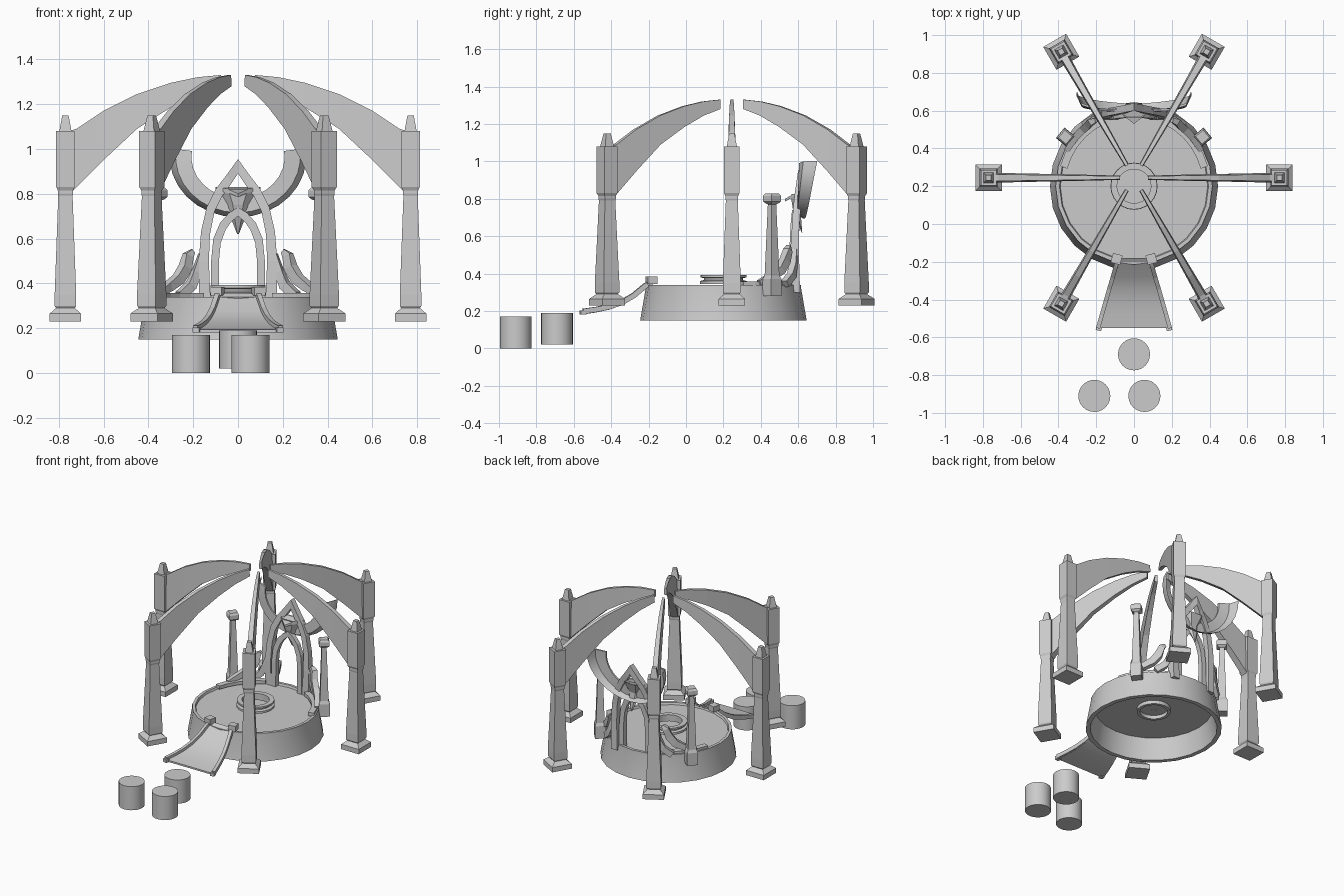
import bpy, bmesh, math
from mathutils import Vector, Matrix

old = bpy.data.objects.get("Cube")
if old:
    bpy.data.objects.remove(old, do_unlink=True)

stone = bpy.data.materials.new("grey stone")
stone.use_nodes = True
GREY = (0.6, 0.6, 0.6, 1)
stone.diffuse_color = GREY
stone.node_tree.nodes["Principled BSDF"].inputs["Base Color"].default_value = GREY

PAVILION = Vector((0, 0.245, 0))
DAIS = Vector((0, 0.2, 0))


def finish(name, bm, smooth=False):
    bmesh.ops.recalc_face_normals(bm, faces=bm.faces)
    mesh = bpy.data.meshes.new(name)
    bm.to_mesh(mesh)
    bm.free()
    mesh.materials.append(stone)
    obj = bpy.data.objects.new(name, mesh)
    bpy.context.collection.objects.link(obj)
    if smooth:
        bpy.ops.object.select_all(action='DESELECT')
        obj.select_set(True)
        bpy.context.view_layer.objects.active = obj
        bpy.ops.object.shade_smooth_by_angle(angle=math.radians(35))
    return obj


def loft(name, rings, matrix=Matrix(), closed=False, smooth=False):
    """Bridge a list of equal rings of points, capping the ends unless closed."""
    bm = bmesh.new()
    loops = [[bm.verts.new(matrix @ Vector(p)) for p in ring] for ring in rings]
    pairs = list(zip(loops, loops[1:])) + ([(loops[-1], loops[0])] if closed else [])
    for a, b in pairs:
        for i in range(len(a)):
            j = (i + 1) % len(a)
            bm.faces.new((a[i], a[j], b[j], b[i]))
    if not closed:
        bm.faces.new(loops[0])
        bm.faces.new(loops[-1])
    return finish(name, bm, smooth)


def square(half, z):
    return [(-half, -half, z), (half, -half, z), (half, half, z), (-half, half, z)]


def circle(r, z, n):
    return [(r * math.cos(math.tau * i / n), r * math.sin(math.tau * i / n), z) for i in range(n)]


def lathe(name, profile, centre, n, closed=False, smooth=True):
    return loft(name, [circle(r, z, n) for r, z in profile],
                Matrix.Translation(centre), closed, smooth)


def turned_post(name, profile, matrix):
    return loft(name, [square(h, z) for h, z in profile], matrix)


def sweep(name, path, sizes, up=Vector((0, 0, 1))):
    """Rectangular bar along a path; sizes are (half width, half height)."""
    pts = [Vector(p) for p in path]
    rings = []
    for i, p in enumerate(pts):
        t = (pts[min(i + 1, len(pts) - 1)] - pts[max(i - 1, 0)]).normalized()
        side = t.cross(up).normalized()
        top = side.cross(t)
        w, h = sizes[i]
        rings.append([p + side * a * w + top * b * h for a, b in ((-1, -1), (1, -1), (1, 1), (-1, 1))])
    return loft(name, rings)


# Six pillars with ribs reaching toward the open crown
PILLAR = [(0.07, 0.23), (0.07, 0.265), (0.042, 0.29), (0.048, 0.30), (0.048, 0.35), (0.032, 0.79),
          (0.034, 0.80), (0.034, 0.815), (0.041, 0.83), (0.041, 1.08), (0.027, 1.08), (0.014, 1.15)]
RIB = [(0.75, 1.08, 0.80, 0.026), (0.72, 1.09, 0.83, 0.026), (0.60, 1.17, 0.95, 0.023),
       (0.45, 1.245, 1.09, 0.02), (0.30, 1.295, 1.185, 0.017), (0.18, 1.32, 1.245, 0.014), (0.075, 1.33, 1.28, 0.011)]
for k in range(6):
    turn = Matrix.Translation(PAVILION) @ Matrix.Rotation(math.tau * k / 6, 4, 'Z')
    turned_post(f"pillar_{k + 1}", PILLAR, turn @ Matrix.Translation((0.77, 0, 0)))
    rings = [[(r, w, lo), (r, -w, lo), (r, -w * 0.7, hi), (r, w * 0.7, hi)] for r, hi, lo, w in RIB]
    loft(f"roof_rib_{k + 1}", rings, turn)

# Hollow round dais with a raised rim
lathe("dais", [(0.445, 0.15), (0.415, 0.325), (0.415, 0.34), (0.395, 0.34), (0.39, 0.325), (0.02, 0.325),
               (0.02, 0.30), (0.385, 0.30), (0.415, 0.15)], DAIS, 24, closed=True)
lathe("dais_plug", [(0.03, 0.302), (0.03, 0.322)], DAIS, 24)
lathe("centre_ring", [(0.125, 0.345), (0.125, 0.36), (0.105, 0.365), (0.105, 0.375), (0.123, 0.38), (0.123, 0.392),
                      (0.09, 0.392), (0.09, 0.345)], DAIS, 24, closed=True)
lathe("under_ring", [(0.11, 0.31), (0.11, 0.275), (0.09, 0.275), (0.09, 0.31)], DAIS, 24, closed=True)

# Three round stepping stones
for i, (x, y, z) in enumerate([(0, -0.69, 0.02), (-0.21, -0.91, 0), (0.055, -0.91, 0)]):
    lathe(f"stepping_stone_{i + 1}", [(0.085, z), (0.085, z + 0.17)], Vector((x, y, 0)), 24)

# Flared ramp with side rails
RAMP = [(0.085, -0.18, 0.35), (0.095, -0.22, 0.325), (0.112, -0.28, 0.275), (0.13, -0.34, 0.24),
        (0.15, -0.41, 0.215), (0.17, -0.48, 0.2), (0.19, -0.55, 0.19)]
loft("ramp", [[(-x, y, z - 0.008), (x, y, z - 0.008), (x, y, z + 0.004), (-x, y, z + 0.004)] for x, y, z in RAMP], smooth=True)
for s, label in ((1, "left"), (-1, "right")):
    sweep(f"ramp_rail_{label}", [(s * x, y, z + 0.008) for x, y, z in RAMP], [(0.011, 0.014)] * len(RAMP))
    for end, (x, y, z) in (("top", (0.092, -0.185, 0.345)), ("foot", (0.185, -0.55, 0.18))):
        h = 0.026 if end == "top" else 0.015
        turned_post(f"ramp_{end}_knob_{label}", [(h, 0), (h, h * 1.5)],
                    Matrix.Translation((s * x, y, z)) @ Matrix.Rotation(s * 0.25, 4, 'Z'))

# Pair of slim posts with knobs beside the gate
POST = [(0.036, 0.28), (0.036, 0.37), (0.028, 0.39), (0.016, 0.77), (0.024, 0.775),
        (0.034, 0.785), (0.034, 0.815), (0.026, 0.828)]
for s, label in ((1, "left"), (-1, "right")):
    turned_post(f"slim_post_{label}", POST,
                Matrix.Translation((s * 0.363, 0.46, 0)) @ Matrix.Rotation(s * math.radians(40), 4, 'Z'))


# Pointed gate made of two nested arches: rows are outer x, z, inner x, z, centre y, half depth
def arch(name, rows):
    def ring(s, ox, oz, ix, iz, y, d):
        return [(s * ox, y - d, oz), (s * ox, y + d, oz), (s * ix, y + d, iz), (s * ix, y - d, iz)]
    rings = [ring(1, *row) for row in rows] + [ring(-1, *row) for row in rows[-2::-1]]
    loft(name, rings)


arch("outer_arch", [(0.172, 0.30, 0.122, 0.30, 0.58, 0.03), (0.175, 0.5, 0.13, 0.5, 0.58, 0.024),
                    (0.165, 0.63, 0.125, 0.62, 0.585, 0.02), (0.14, 0.74, 0.105, 0.72, 0.592, 0.02),
                    (0.10, 0.82, 0.07, 0.79, 0.6, 0.02), (0.05, 0.885, 0.03, 0.845, 0.61, 0.02),
                    (0, 0.955, 0, 0.89, 0.62, 0.02)])
arch("inner_arch", [(0.122, 0.30, 0.085, 0.30, 0.57, 0.02), (0.12, 0.5, 0.085, 0.5, 0.57, 0.018),
                    (0.11, 0.6, 0.077, 0.58, 0.572, 0.016), (0.08, 0.67, 0.055, 0.64, 0.576, 0.016),
                    (0.04, 0.715, 0.03, 0.675, 0.58, 0.016), (0, 0.74, 0, 0.70, 0.584, 0.016)])

# Swooping handrails and a low ledge along the rim, with small hooks at the gate
for s, label in ((1, "left"), (-1, "right")):
    rail = [(0.2, 0.55, 0.545), (0.222, 0.545, 0.525), (0.235, 0.53, 0.47), (0.265, 0.505, 0.42),
            (0.31, 0.46, 0.385), (0.355, 0.39, 0.352)]
    sweep(f"handrail_{label}", [(s * x, y, z) for x, y, z in rail],
          [(0.012, 0.01), (0.018, 0.02), (0.02, 0.025), (0.02, 0.024), (0.019, 0.02), (0.014, 0.012)])
    wing = [(0.165, 0.58, 0.53), (0.185, 0.575, 0.45), (0.21, 0.565, 0.39), (0.26, 0.53, 0.345)]
    sweep(f"gate_wing_{label}", [(s * x, y, z) for x, y, z in wing],
          [(0.015, 0.01), (0.018, 0.018), (0.018, 0.022), (0.018, 0.02)])
    ledge = [DAIS + Vector((s * 0.385 * math.cos(a), 0.385 * math.sin(a), 0.345))
             for a in (math.radians(d) for d in range(15, 66, 10))]
    sweep(f"rim_ledge_{label}", ledge, [(0.02, 0.012)] * len(ledge))

# Horned crescent: a curved ribbon whose trailing edge sweeps back
rings = []
for i in range(17):
    t = -1 + i / 8
    a = t * math.radians(98)
    lift = abs(t) ** 1.5
    c, sn = -math.cos(a), math.sin(a)
    outer = Vector((0.305 * sn, 0.625 + 0.065 * lift, 0.965 + 0.27 * c))
    inner = Vector((0.208 * sn, 0.595 + 0.01 * lift, 0.965 + 0.185 * c))
    mid = (outer + inner) / 2 + Vector((0.022 * sn, -0.02, 0.022 * c))
    back = Vector((0, 0.012, 0))
    rings.append([outer, mid, inner, inner + back, mid + back, outer + back])
loft("horned_crescent", rings, smooth=True)

# Faceted pendant at the heart of the crescent, with a pointed visor
loft("pendant", [[(r * math.cos(math.tau * i / 6), y + r * 0.5 * math.sin(math.tau * i / 6), z) for i in range(6)]
                 for r, y, z in ((0.004, 0.62, 0.62), (0.035, 0.6, 0.70), (0.045, 0.59, 0.75), (0.075, 0.595, 0.80),
                                 (0.085, 0.6, 0.825), (0.05, 0.6, 0.81))])
loft("visor", [[(-0.1, 0.61, z), (-0.045, 0.565, z - 0.01), (0, 0.53, z - 0.03), (0.045, 0.565, z - 0.01),
                (0.1, 0.61, z), (0, 0.62, z)] for z in (0.815, 0.83)])
